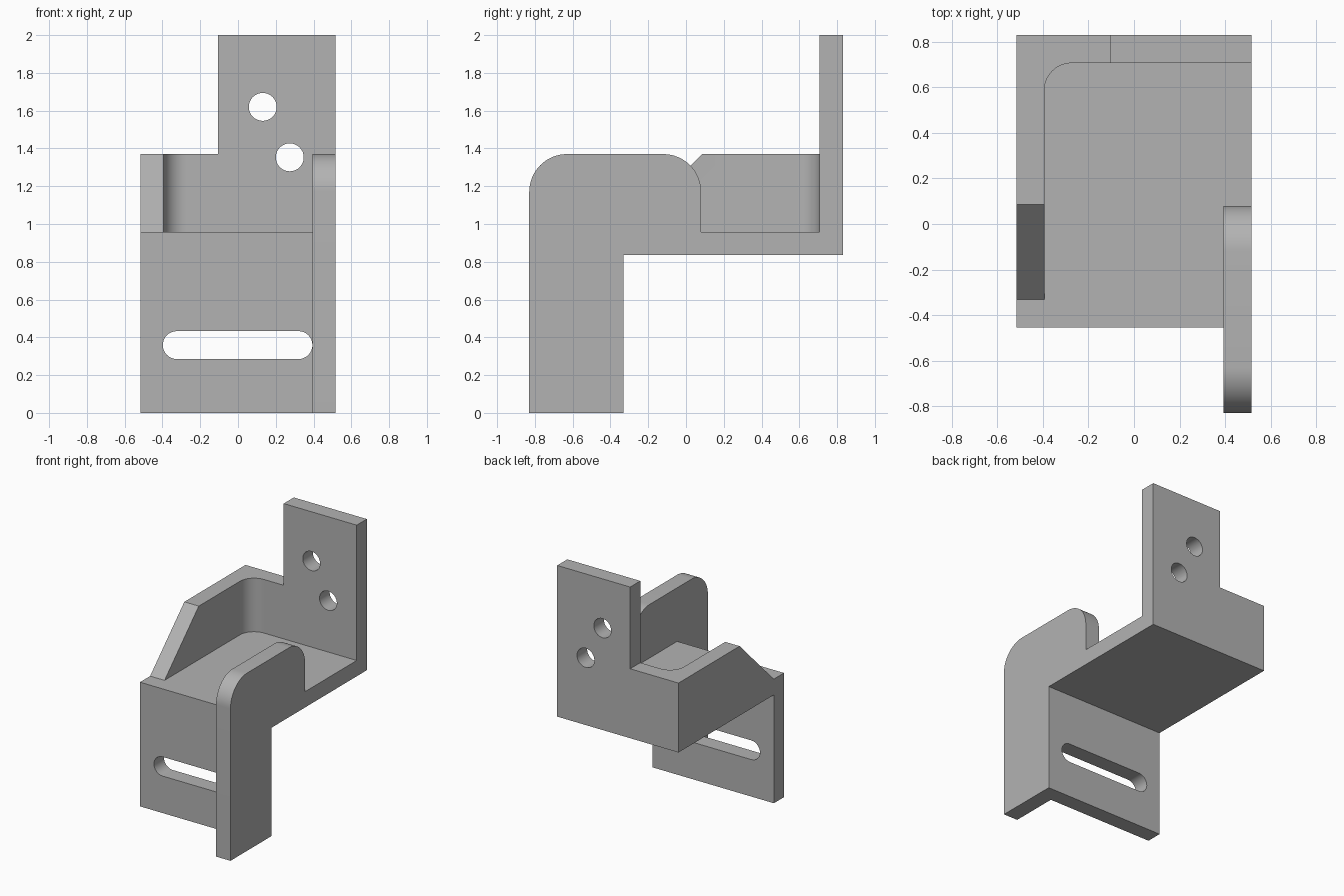
import bpy
import math
from mathutils import Vector

cube = bpy.data.objects.get("Cube")
if cube:
    bpy.data.objects.remove(cube, do_unlink=True)

steel = bpy.data.materials.new("plain grey")
steel.use_nodes = True
GREY = (0.45, 0.45, 0.45, 1)
steel.diffuse_color = GREY
steel.node_tree.nodes["Principled BSDF"].inputs["Base Color"].default_value = GREY

# Overall half width, half depth and sheet thickness
W, D, T = 0.517, 0.83, 0.123
FLOOR, SHELF, RIM, TOP = 0.835, 0.957, 1.37, 2.0
FRONT = -0.455
AXES = {"x": lambda a, b, h: Vector((h, a, b)),
        "y": lambda a, b, h: Vector((a, h, b)),
        "z": lambda a, b, h: Vector((a, b, h))}


def prism(name, axis, profile, low, high):
    """Extrude a closed profile along an axis from low to high."""
    n = len(profile)
    place = AXES[axis]
    verts = [place(a, b, h) for h in (low, high) for a, b in profile]
    faces = [list(range(n))[::-1], list(range(n, 2 * n))]
    faces += [[i, (i + 1) % n, n + (i + 1) % n, n + i] for i in range(n)]
    area = sum(a * d - c * b for (a, b), (c, d) in zip(profile, profile[1:] + profile[:1]))
    if (area < 0) != (axis == "y"):
        faces = [f[::-1] for f in faces]
    mesh = bpy.data.meshes.new(name)
    mesh.from_pydata(verts, [], faces)
    mesh.materials.append(steel)
    obj = bpy.data.objects.new(name, mesh)
    bpy.context.collection.objects.link(obj)
    return obj


def rect(a0, a1, b0, b1):
    return [(a0, b0), (a1, b0), (a1, b1), (a0, b1)]


def arc(ca, cb, r, start, end, steps=16):
    angles = [math.radians(start + (end - start) * i / steps) for i in range(steps + 1)]
    return [(ca + r * math.cos(t), cb + r * math.sin(t)) for t in angles]


def combine(target, other, operation):
    mod = target.modifiers.new(operation.lower(), "BOOLEAN")
    mod.object, mod.operation, mod.solver = other, operation, "EXACT"
    bpy.context.view_layer.objects.active = target
    bpy.ops.object.modifier_apply(modifier=mod.name)
    bpy.data.objects.remove(other, do_unlink=True)


# Shelf with the slotted plate hanging from its front edge
bracket = prism("bracket", "x", [(FRONT, 0), (FRONT + T, 0), (FRONT + T, FLOOR),
                                 (D, FLOOR), (D, SHELF), (FRONT, SHELF)], -W, W)

# Low side and back walls joined by a rounded inner corner
R = 0.12
low_wall = prism("low_wall", "z", [(-W, FRONT + T), (-W + T, FRONT + T)]
                 + arc(-W + T + R, D - T - R, R, 180, 90)
                 + [(W, D - T), (W, D), (-W, D)], FLOOR, RIM)
slope = prism("slope_cutter", "x", [(-0.332, SHELF), (0.085, RIM), (0.085, RIM + 0.2),
                                    (-0.8, RIM + 0.2), (-0.8, SHELF)], -W - 0.1, -W + T + 0.1)
combine(low_wall, slope, "DIFFERENCE")
combine(bracket, low_wall, "UNION")

# Tall mounting tab
tab = prism("mounting_tab", "y", rect(-0.105, W, FLOOR, TOP), D - T, D)
combine(bracket, tab, "UNION")

# Side wing with rounded upper corners
R = 0.2
wing = prism("side_wing", "x", [(-D, 0), (FRONT + T, 0), (FRONT + T, FLOOR), (0.08, FLOOR)]
             + arc(0.08 - R, RIM - R, R, 0, 90) + arc(-D + R, RIM - R, R, 90, 180), W - T, W)
combine(bracket, wing, "UNION")

# Adjustment slot and bolt holes
r = 0.074
slot = prism("slot_cutter", "y", arc(0.394 - r, 0.359, r, -90, 90)
             + arc(-0.398 + r, 0.359, r, 90, 270), FRONT - 0.05, FRONT + T + 0.05)
combine(bracket, slot, "DIFFERENCE")
for x, z in ((0.131, 1.62), (0.274, 1.353)):
    hole = prism("hole_cutter", "y", arc(x, z, r, 0, 348.75, 31), D - T - 0.1, D + 0.1)
    combine(bracket, hole, "DIFFERENCE")

# Smooth curves, crisp edges
bpy.ops.object.select_all(action="DESELECT")
bracket.select_set(True)
bpy.context.view_layer.objects.active = bracket
bpy.ops.object.shade_smooth_by_angle(angle=math.radians(30))
